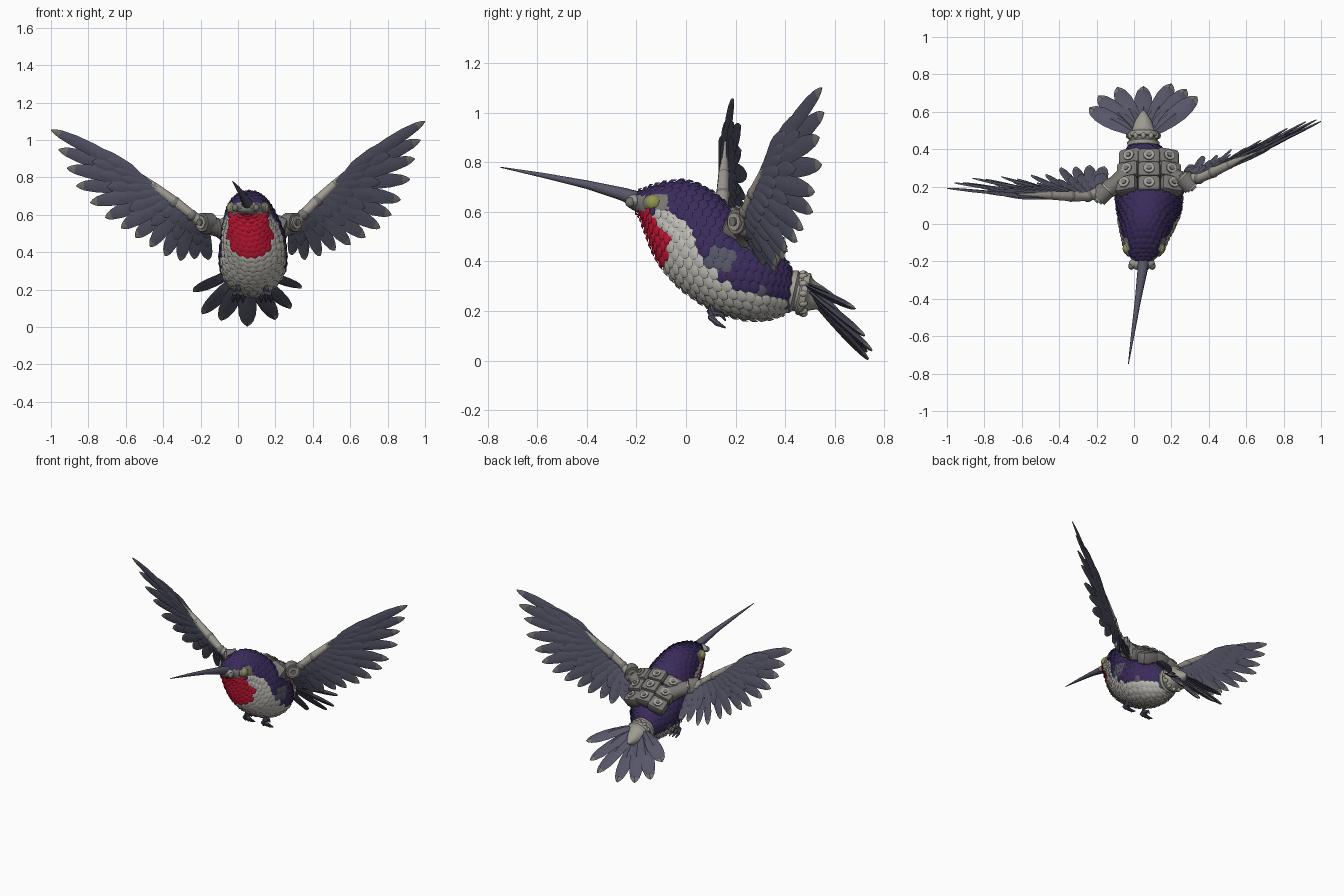
import bpy, bmesh, math
from mathutils import Vector as V, Matrix

if "Cube" in bpy.data.objects:
    bpy.data.objects.remove(bpy.data.objects["Cube"])

def material(name, r, g, b):
    m = bpy.data.materials.new(name)
    m.diffuse_color = [((c / 255 + .055) / 1.055) ** 2.4 for c in (r, g, b)] + [1]
    m.use_nodes = True
    m.node_tree.nodes["Principled BSDF"].inputs["Base Color"].default_value = m.diffuse_color
    return m

MATS = [material(*a) for a in (
    ("purple", 58, 43, 90), ("belly white", 190, 188, 180), ("throat red", 190, 22, 52),
    ("feather slate", 86, 86, 104), ("light grey", 160, 156, 148), ("mid grey", 120, 118, 115),
    ("eye olive", 148, 148, 80))]
PURPLE, WHITE, RED, SLATE, LIGHT, MID, OLIVE = range(7)

def finish(name, bm):
    bmesh.ops.recalc_face_normals(bm, faces=bm.faces)
    me = bpy.data.meshes.new(name)
    for m in MATS:
        me.materials.append(m)
    bm.to_mesh(me)
    bm.free()
    ob = bpy.data.objects.new(name, me)
    bpy.context.collection.objects.link(ob)
    return ob

def loft(bm, rings, colour):
    """Skin closed rings and cap the ends; colour is an index or a rule on the face centre."""
    vs = [[bm.verts.new(p) for p in r] for r in rings]
    n = len(vs[0])
    fs = [bm.faces.new((a[i], a[(i + 1) % n], b[(i + 1) % n], b[i]))
          for a, b in zip(vs, vs[1:]) for i in range(n)]
    fs += [bm.faces.new(vs[0][::-1]), bm.faces.new(vs[-1])]
    for f in fs:
        f.material_index = colour(f.calc_center_median()) if callable(colour) else colour

def tube(bm, pts, radii, col, n=14):
    pts = [V(p) for p in pts]
    rings = []
    for i, p in enumerate(pts):
        d = (pts[min(i + 1, len(pts) - 1)] - pts[max(i - 1, 0)]).normalized()
        u = d.cross(V((0.1, 0.05, 1))).normalized()
        w = d.cross(u)
        rings.append([p + (u * math.cos(k * math.tau / n) + w * math.sin(k * math.tau / n)) * radii[i]
                      for k in range(n)])
    loft(bm, rings, col)

def ball(bm, c, size, col):
    r = bmesh.ops.create_uvsphere(bm, u_segments=16, v_segments=10, radius=1,
                                  matrix=Matrix.Translation(c) @ Matrix.Diagonal((*size, 1)))
    for f in {f for v in r["verts"] for f in v.link_faces}:
        f.material_index = col

def lerp_table(x, table):
    for (a, va), (b, vb) in zip(table, table[1:]):
        if x <= b:
            return va + (vb - va) * max(0, (x - a) / (b - a))
    return table[-1][1]

# ---- body: skewed elliptical sections (top y, top z, bottom y, bottom z, half width, centre x)
SEC = [V(s) for s in (
    (-.22, .665, -.22, .61, .03, .045), (-.17, .69, -.19, .59, .07, .05), (-.10, .712, -.165, .53, .1, .055),
    (0, .722, -.135, .45, .122, .06), (.09, .687, -.09, .37, .145, .07), (.16, .63, -.02, .295, .165, .08),
    (.23, .55, .07, .23, .175, .08), (.30, .49, .17, .185, .172, .08), (.36, .435, .28, .165, .145, .075),
    (.41, .39, .37, .18, .1, .06), (.43, .34, .42, .21, .065, .05))]

def body_point(t, a):
    i = min(int(t), len(SEC) - 2)
    f = t - i
    p0, p1, p2, p3 = (SEC[max(0, min(len(SEC) - 1, i + k))] for k in (-1, 0, 1, 2))
    s = .5 * (2 * p1 + (p2 - p0) * f + (2 * p0 - 5 * p1 + 4 * p2 - p3) * f * f
              + (3 * p1 - p0 - 3 * p2 + p3) * f ** 3)
    c, ax = V((s[5], (s[0] + s[2]) / 2, (s[1] + s[3]) / 2)), V((0, (s[0] - s[2]) / 2, (s[1] - s[3]) / 2))
    return c + ax * math.cos(a) + V((s[4] * math.sin(a), 0, 0))

def plumage(p):
    if p.y < -.07 and .605 < p.z < .668:
        return MID
    if .37 < p.z < .615 and p.y < lerp_table(p.z, [(.37, -.1), (.49, -.06), (.615, -.16)]):
        return RED
    low = lerp_table(p.y, [(-.07, .6), (.03, .52), (.06, .40), (.2, .29), (.42, .22)])
    if p.z > low and ((p.y > .27 and p.z < low + .03) or
                      (p.x > .18 and math.hypot(p.y - .14, p.z - .41) < .06)):
        return SLATE
    return PURPLE if p.z > low else WHITE

bm = bmesh.new()
N = 64
loft(bm, [[body_point(t / 6, k * math.tau / N) for k in range(N)] for t in range(61)], plumage)
finish("body", bm)

# ---- overlapping scale feathers over the body
bm = bmesh.new()
step = .34
for row in range(2, 29):
    t = row * step
    circ = sum((body_point(t, k * .2) - body_point(t, k * .2 + .2)).length for k in range(31))
    count = max(10, int(circ / (.034 if t < 3.5 else .044)))
    for k in range(count):
        a = (k + row % 2 / 2) * math.tau / count
        p = body_point(t, a)
        d = body_point(min(t + .1, 9.99), a) - body_point(t - .1, a)
        L = min(.07, d.length * 5 * step * .95)
        d.normalize()
        s = (body_point(t, a + .05) - body_point(t, a - .05)).normalized()
        n = d.cross(s).normalized()
        if n.dot(p - (body_point(t, a) + body_point(t, a + math.pi)) / 2) < 0:
            n = -n
        col = plumage(p)
        if col == MID:
            continue
        w = circ / count * .56
        shape = ((-.7, 0, -.004), (-.3, .8, 0), (.25, 1, .003), (.65, .65, .006), (.9, 0, .008),
                 (.65, -.65, .006), (.25, -1, .003), (-.3, -.8, 0))
        rim = [bm.verts.new(p + d * L * u + s * w * v + n * h) for u, v, h in shape]
        mid = bm.verts.new(p + d * L * .2 + n * .012)
        for i in range(8):
            bm.faces.new((rim[i], rim[(i + 1) % 8], mid)).material_index = col
finish("body_scales", bm)

# ---- beak with its flange
bm = bmesh.new()
tube(bm, [(.05, -.19, .645), (.045, -.25, .67), (.022, -.4, .71), (-.005, -.58, .748), (-.03, -.748, .78)],
     [.036, .027, .017, .01, .002], SLATE)
finish("beak", bm)
bm = bmesh.new()
ball(bm, (.042, -.21, .642), (.07, .034, .032), LIGHT)
for k in range(-2, 3):
    ball(bm, (.042 + k * .028, -.225, .65 - abs(k) * .006), (.017, .02, .02), MID)
finish("beak_collar", bm)

# ---- eyes with grey sockets
bm = bmesh.new()
for s in (-1, 1):
    ball(bm, (.053 + s * .08, -.125, .635), (.025, .05, .038), MID)
    ball(bm, (.053 + s * .086, -.131, .636), (.028, .033, .032), OLIVE)
finish("eyes", bm)

# ---- feathers: tapered diamond-section blades with a pale tip
def feather(bm, base, tip, nrm, w, bend=0, thick=.006, tips=True):
    d = tip - base
    side = d.cross(nrm).normalized()
    if side.z < 0:
        side = -side
    up = side.cross(d).normalized()
    rings = []
    for t, k in ((0, .4), (.15, .65), (.35, .9), (.55, 1), (.75, .92), (.9, .64), (.96, .38), (1, .06)):
        c = base + d * t + side * bend * math.sin(math.pi * t)
        rings.append([c + side * w / 2 * k, c + up * thick * (.3 + k), c - side * w / 2 * k,
                      c - up * thick * (.3 + k)])
    loft(bm, rings, lambda p: MID if tips and (p - base).dot(d) / d.length_squared > .91 else SLATE)

# ---- wings: each lies on a sheet y = f(x, z); tips run from the wing point to the root
def wing(name, sgn, plane, root, wrist, tips):
    a, b, c = plane
    def on(x, z, off=0):
        X = x * sgn
        return V((x, a + b * X + c * z + max(0, .6 - z) * max(0, .7 - X) + off, z))
    nrm = V((-b * sgn, 1, -c)).normalized()
    root, wrist = V(root), V(wrist)
    n = len(tips) - 1
    bm = bmesh.new()
    for i, tp in enumerate(tips):
        base, tip = wrist.lerp(root, i / n), V(tp)
        w = .07 if i == 0 else .082 if i < 8 else .075
        off = -.006 + .012 * (i % 2)
        feather(bm, on(*base, off), on(*tip, off), nrm, w, .008 if i < 5 else .012)
        for frac, lift, width in ((.62, .011, .07), (.36, .019, .06)):
            q = base.lerp(tip, frac)
            for s in (-1, 1):
                feather(bm, on(*base, s * lift), on(*q, s * lift), nrm, width, .012, .005, False)
    finish(name + "_feathers", bm)
    # arm bone, elbow knuckles and shoulder disc
    bm = bmesh.new()
    out = wrist + (wrist - root) * .3
    elbow = root.lerp(wrist, .45) + V((0, .004))
    tube(bm, [on(*root), on(*root.lerp(elbow, .5)), on(*elbow), on(*elbow.lerp(wrist, .6)), on(*out)],
         [.036, .024, .027, .022, .004], LIGHT)
    for f, r in ((0, .045), (.22, .03), (.48, .031), (.8, .023)):
        ball(bm, on(*root.lerp(wrist, f)), (r, r, r), MID)
    hub = on(*root) + V((0, -.015, .02))
    ax = V((sgn * .7, -.7, 0))
    for r, h in ((.05, .035), (.036, .046), (.018, .055)):
        tube(bm, [hub - ax * h, hub + ax * h], [r, r], LIGHT if r == .036 else MID, 20)
    socket = V((.08 + sgn * .13, .25, .5))
    tube(bm, [socket, socket.lerp(hub, .4), socket.lerp(hub, .6), hub], [.055, .045, .05, .04], MID)
    finish(name + "_arm", bm)

wing("right_wing", 1, (.11, .555, -.1), (.285, .54), (.57, .815),
     [(1, 1.1), (.975, 1.0), (.945, .9), (.92, .79), (.87, .68), (.82, .6), (.76, .53), (.68, .48),
      (.6, .44), (.52, .41), (.44, .38), (.36, .36), (.29, .385)])
wing("left_wing", -1, (.235, .21, -.235), (-.17, .54), (-.52, .805),
     [(-1, 1.055), (-.96, .95), (-.915, .85), (-.865, .755), (-.79, .665), (-.71, .585), (-.625, .53),
      (-.55, .48), (-.47, .43), (-.39, .38), (-.31, .355), (-.235, .365), (-.16, .36)])

# ---- jointed back plates between the wings
bm = bmesh.new()
for j, (y, z) in enumerate(((.205, .57), (.28, .52), (.35, .465))):
    for i in (-1, 0, 1):
        c = V((.08 + i * (.118 - j * .012), y, z - .025 * abs(i)))
        r = bmesh.ops.create_cube(bm, size=1, matrix=Matrix.Translation(c) @ Matrix.Rotation(-.5, 4, 'X')
                                  @ Matrix.Rotation(i * .35, 4, 'Y') @ Matrix.Diagonal((.125, .095, .085, 1)))
        es = list({e for v in r["verts"] for e in v.link_edges})
        bmesh.ops.bevel(bm, geom=es, offset=.022, segments=2, affect='EDGES', profile=.5)
for f in bm.faces:
    f.material_index = MID
for j, (y, z) in enumerate(((.205, .57), (.28, .52), (.35, .465))):
    for i in (-1, 0, 1):
        c = V((.08 + i * (.118 - j * .012), y, z - .025 * abs(i)))
        up = V((i * .35, .45, .85)).normalized()
        tube(bm, [c, c + up * .05], [.03, .03], LIGHT)
        tube(bm, [c, c + up * .056], [.014, .014], MID)
finish("back_plates", bm)

# ---- tail collar and cone
bm = bmesh.new()
prof = [(.405, .07), (.415, .085), (.435, .088), (.445, .076), (.455, .076), (.462, .088), (.485, .088),
        (.495, .07), (.51, .06), (.55, .045), (.59, .02), (.605, .006)]
tube(bm, [(.05, y, .285 - (y - .4) * .22) for y, r in prof], [r for y, r in prof], LIGHT, 24)
for k in range(12):
    g = k * math.tau / 12
    ball(bm, (.05 + .08 * math.cos(g), .473, .27 + .08 * math.sin(g)), (.014, .018, .014), LIGHT)
finish("tail_collar", bm)

# ---- tail fan
bm = bmesh.new()
fan = [(-.24, .62, .19), (-.19, .685, .07), (-.09, .73, .035), (.05, .735, .005),
       (.2, .75, .04), (.28, .72, .1), (.338, .68, .21)]
for i, tp in enumerate(fan):
    s = (i - 3) / 3
    base = V((.05 + s * .06, .5 - .01 * abs(s), .255 + .045 * abs(s)))
    nrm = V((s * .35, .65, .75))
    feather(bm, base, V(tp), nrm, .1, 0, .012)
    feather(bm, base + V((0, .004, .008)), base.lerp(V(tp), .5) + V((0, .006, .012)), nrm, .06, 0, .008, False)
finish("tail_feathers", bm)

# ---- feet with curled toes
bm = bmesh.new()
for x in (0, .15):
    tube(bm, [(x, .11, .25), (x, .1, .2), (x, .115, .175)], [.02, .017, .017], SLATE, 8)
    for k in (-1, 0, 1):
        tube(bm, [(x, .105, .195), (x + k * .018, .1, .175), (x + k * .026, .125, .15), (x + k * .026, .16, .132)],
             [.013, .013, .011, .003], SLATE, 8)
    tube(bm, [(x, .115, .19), (x, .145, .185), (x, .16, .16)], [.012, .01, .003], SLATE, 8)
finish("feet", bm)

# ---- shading
for ob in bpy.context.collection.objects:
    ob.select_set(True)
    bpy.context.view_layer.objects.active = ob
bpy.ops.object.shade_smooth_by_angle(angle=math.radians(35))
